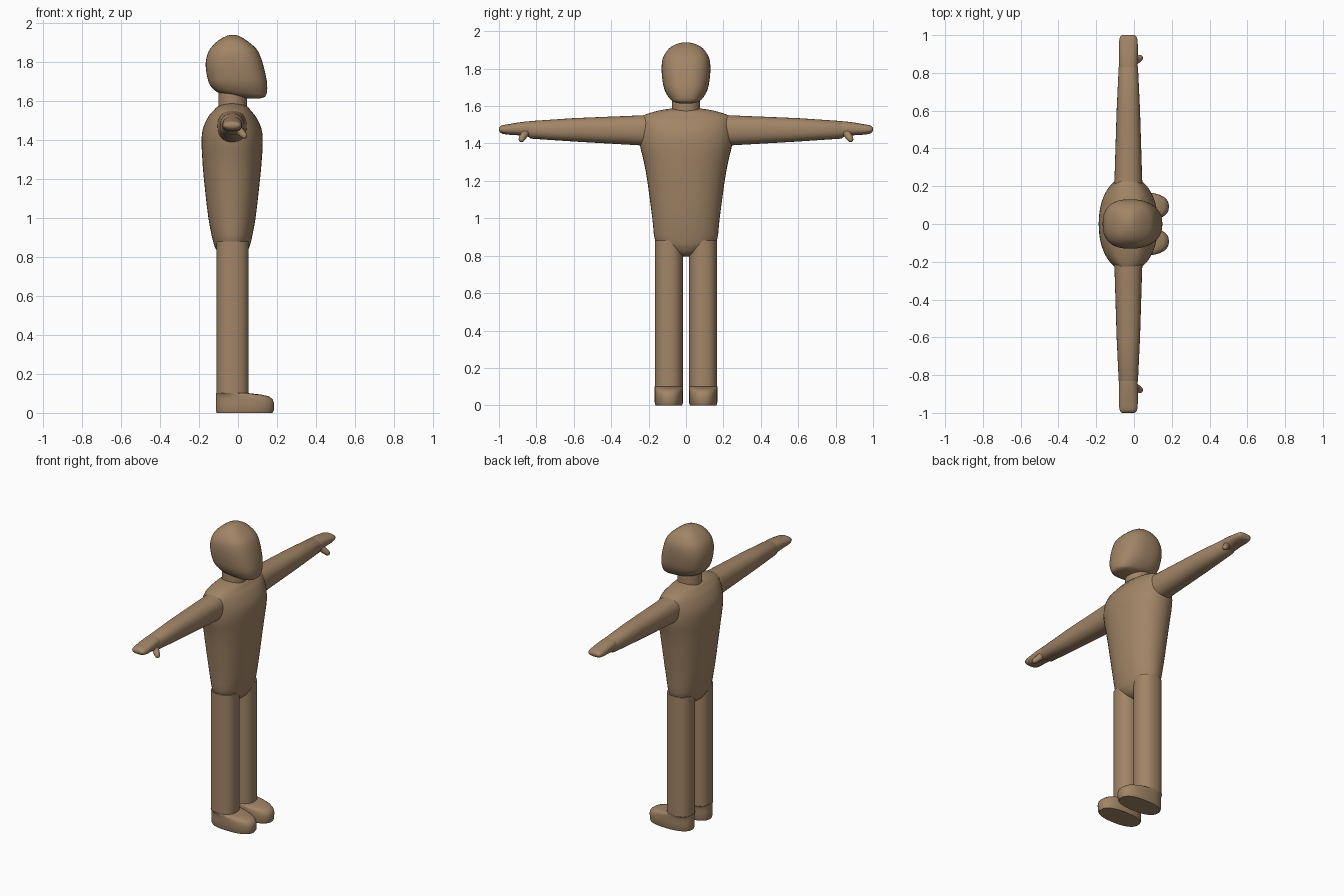
import bpy, bmesh, math
from mathutils import Vector

skin = bpy.data.materials.new("warm brown")
skin.diffuse_color = (0.36, 0.235, 0.135, 1)


def spow(v, p):
    return math.copysign(abs(v) ** p, v)


def refine(rows, steps):
    """Catmull-Rom interpolation between section rows."""
    if steps < 2:
        return rows
    out = []
    for i in range(len(rows) - 1):
        a, b, c, d = rows[max(i - 1, 0)], rows[i], rows[i + 1], rows[min(i + 2, len(rows) - 1)]
        for k in range(steps):
            t = k / steps
            out.append([0.5 * (2 * q + (r - p) * t + (2 * p - 5 * q + 4 * r - s) * t * t
                               + (3 * q - p - 3 * r + s) * t ** 3)
                        for p, q, r, s in zip(a, b, c, d)])
    return out + [rows[-1]]


def loft(name, rows, place, n=2.0, steps=1, seg=40):
    """Skin superellipse rings; place(row, u, v) gives each point, u and v in -1..1."""
    bm = bmesh.new()
    rings = []
    for row in refine(rows, steps):
        ring = []
        for i in range(seg):
            a = 2 * math.pi * i / seg
            ring.append(bm.verts.new(place(row, spow(math.cos(a), 2 / n), spow(math.sin(a), 2 / n))))
        rings.append(ring)
    for r0, r1 in zip(rings, rings[1:]):
        for i in range(seg):
            j = (i + 1) % seg
            bm.faces.new((r0[i], r0[j], r1[j], r1[i]))
    bm.faces.new(rings[0])
    bm.faces.new(rings[-1])
    bmesh.ops.recalc_face_normals(bm, faces=bm.faces)
    me = bpy.data.meshes.new(name)
    bm.to_mesh(me)
    bm.free()
    me.materials.append(skin)
    me.shade_smooth()
    me.set_sharp_from_angle(angle=math.radians(40))
    ob = bpy.data.objects.new(name, me)
    bpy.context.collection.objects.link(ob)
    return ob


def upright(cy=0.0):
    # row: z, back x, front x, half width in y
    return lambda r, u, v: ((r[1] + r[2]) / 2 + u * (r[2] - r[1]) / 2, cy + v * r[3], r[0])


# torso
loft("torso", [
    (0.795, -0.05, -0.01, 0.02), (0.81, -0.09, 0.03, 0.065), (0.84, -0.113, 0.053, 0.12),
    (0.88, -0.128, 0.067, 0.165), (1.0, -0.152, 0.09, 0.18), (1.2, -0.175, 0.113, 0.207),
    (1.3, -0.183, 0.122, 0.225), (1.39, -0.187, 0.127, 0.246), (1.46, -0.18, 0.12, 0.25),
    (1.52, -0.152, 0.092, 0.246), (1.55, -0.127, 0.067, 0.228), (1.575, -0.1, 0.045, 0.15),
    (1.587, -0.06, 0.0, 0.08)], upright(), n=2.15, steps=3)

# neck
loft("neck", [(1.54, -0.101, 0.046, 0.074), (1.66, -0.101, 0.046, 0.074)], upright())

# head with a forward jaw
loft("head", [
    (1.614, 0.05, 0.11, 0.03), (1.622, 0.0, 0.137, 0.065), (1.643, -0.1, 0.148, 0.09),
    (1.68, -0.142, 0.15, 0.112), (1.72, -0.157, 0.145, 0.123), (1.78, -0.166, 0.131, 0.13),
    (1.83, -0.16, 0.115, 0.129), (1.87, -0.142, 0.093, 0.118), (1.91, -0.103, 0.047, 0.089),
    (1.932, -0.065, 0.01, 0.05), (1.94, -0.04, -0.015, 0.015)], upright(), n=2.5, steps=3)

for side, s in (("right", -1), ("left", 1)):
    # leg and foot
    cy = s * 0.092
    loft(side + "_leg", [(0.1, -0.111, 0.055, 0.075), (0.88, -0.111, 0.055, 0.075)],
         upright(cy), n=2.3)
    loft(side + "_foot", [
        (0.0, -0.109, 0.178, 0.07), (0.012, -0.113, 0.184, 0.075), (0.05, -0.113, 0.185, 0.076),
        (0.07, -0.113, 0.178, 0.076), (0.085, -0.113, 0.158, 0.076), (0.094, -0.113, 0.12, 0.076),
        (0.101, -0.113, 0.057, 0.076)], upright(cy), n=2.4)

    # arm; row: y, centre z, half depth in x, half height in z
    along = lambda r, u, v, s=s: (-0.03 + u * r[2], s * r[0], r[1] + v * r[3])
    loft(side + "_arm", [(0.19, 1.47, 0.076, 0.083), (0.245, 1.47, 0.073, 0.08),
                         (0.6, 1.473, 0.062, 0.0625), (0.83, 1.473, 0.051, 0.047),
                         (0.85, 1.475, 0.042, 0.035)], along, n=2.3)

    # mitten hand
    loft(side + "_hand", [(0.8, 1.477, 0.046, 0.044), (0.85, 1.478, 0.05, 0.04),
                          (0.9, 1.478, 0.05, 0.034), (0.95, 1.475, 0.05, 0.028),
                          (0.98, 1.475, 0.047, 0.023), (0.994, 1.475, 0.041, 0.016),
                          (1.0, 1.475, 0.032, 0.006)], along, n=2.4, steps=2, seg=32)

    # thumb
    a, b = Vector((-0.005, s * 0.855, 1.462)), Vector((0.042, s * 0.886, 1.412))
    d = (b - a).normalized()
    e = d.cross(Vector((0, 0, 1))).normalized()
    f = d.cross(e)
    loft(side + "_thumb", [(0, 0.022), (0.5, 0.019), (0.8, 0.016), (0.93, 0.011), (1, 0.003)],
         lambda r, u, v: a.lerp(b, r[0]) + (e * u + f * v) * r[1], steps=2, seg=20)
